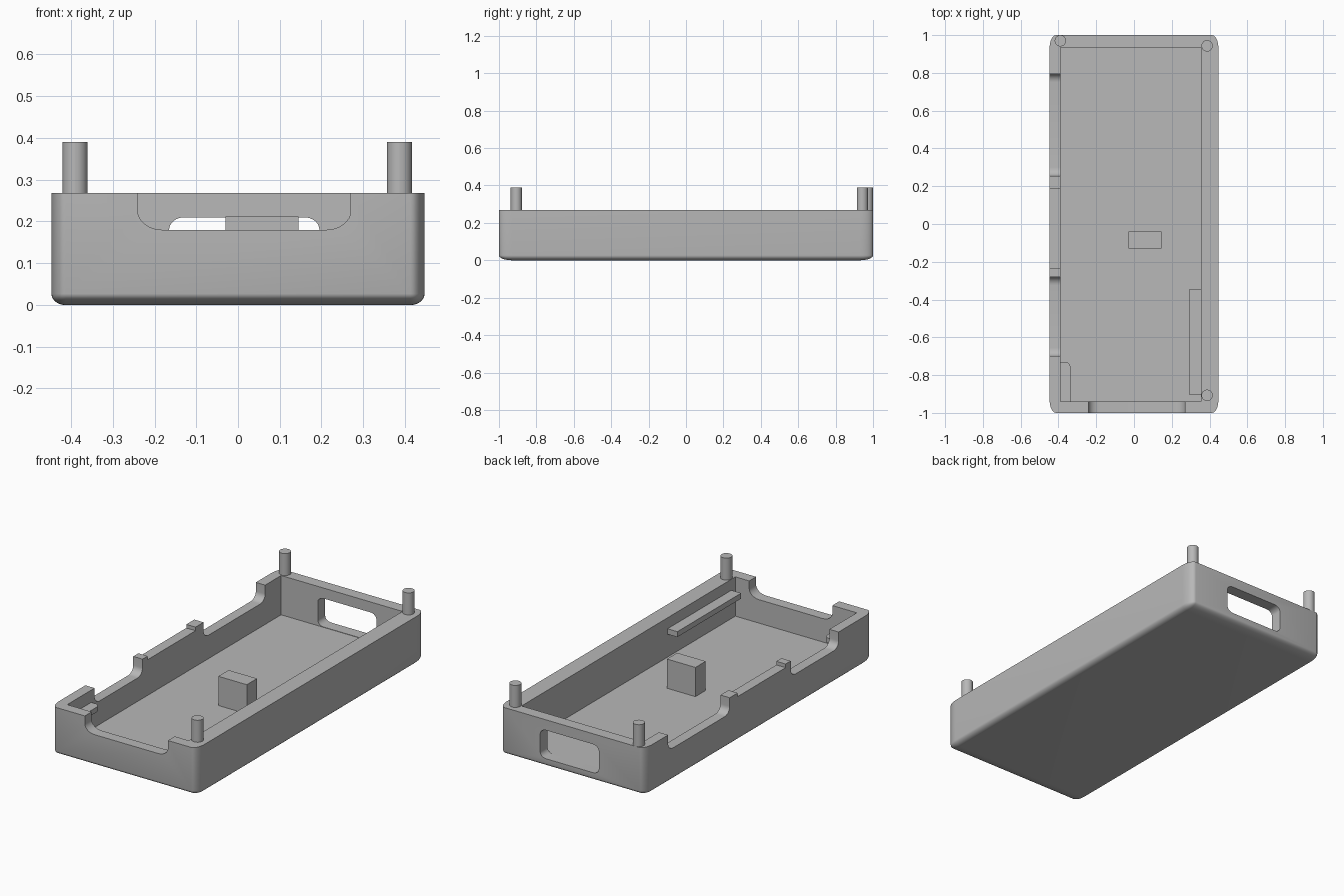
import bpy
import bmesh
from math import cos, sin, pi, radians
from mathutils import Vector

cube = bpy.data.objects.get("Cube")
if cube:
    bpy.data.objects.remove(cube, do_unlink=True)

grey = bpy.data.materials.new("plain_grey")
grey.use_nodes = True
colour = (0.48, 0.48, 0.48, 1)
grey.diffuse_color = colour
grey.node_tree.nodes["Principled BSDF"].inputs["Base Color"].default_value = colour

WIDTH, LENGTH, RIM, FLOOR = 0.894, 2.0, 0.268, 0.05


def make_object(name, bm):
    bmesh.ops.recalc_face_normals(bm, faces=bm.faces)
    mesh = bpy.data.meshes.new(name)
    bm.to_mesh(mesh)
    bm.free()
    mesh.materials.append(grey)
    obj = bpy.data.objects.new(name, mesh)
    bpy.context.collection.objects.link(obj)
    return obj


def prism(name, axis, u, v, w, ru=0, rv=0, steps=8):
    """Rounded rectangle u by v, extruded over the range w along an axis."""
    place = {"X": lambda a, b, c: (c, a, b),
             "Y": lambda a, b, c: (a, c, b),
             "Z": lambda a, b, c: (a, b, c)}[axis]
    corners = [(u[1] - ru, v[1] - rv), (u[0] + ru, v[1] - rv),
               (u[0] + ru, v[0] + rv), (u[1] - ru, v[0] + rv)]
    count = steps if ru else 0
    outline = []
    for i, (cu, cv) in enumerate(corners):
        for k in range(count + 1):
            t = (i + (k / count if count else 0)) * pi / 2
            outline.append((cu + ru * cos(t), cv + rv * sin(t)))
    bm = bmesh.new()
    base = bm.faces.new([bm.verts.new(place(a, b, w[0])) for a, b in outline])
    grown = bmesh.ops.extrude_face_region(bm, geom=[base])["geom"]
    moved = [g for g in grown if isinstance(g, bmesh.types.BMVert)]
    bmesh.ops.translate(bm, verts=moved, vec=Vector(place(0, 0, w[1] - w[0])))
    # keep the starting cap so the prism is closed
    if not base.is_valid or base not in bm.faces:
        bmesh.ops.holes_fill(bm, edges=bm.edges)
    return make_object(name, bm)


def smooth(obj):
    bpy.ops.object.select_all(action="DESELECT")
    obj.select_set(True)
    bpy.context.view_layer.objects.active = obj
    bpy.ops.object.shade_smooth_by_angle(angle=radians(30))


# Outer shell: rounded everywhere except the flat rim
radius = Vector((0.034, 0.07, 0.027))
bm = bmesh.new()
bmesh.ops.create_cube(bm, size=1)
bmesh.ops.translate(bm, verts=bm.verts, vec=(0, 0, 0.5))
bmesh.ops.scale(bm, verts=bm.verts,
                vec=(WIDTH / radius.x, LENGTH / radius.y, RIM / radius.z))
soft = [e for e in bm.edges if min(p.co.z for p in e.verts) < 0.1]
bmesh.ops.bevel(bm, geom=soft, offset=1, segments=8, profile=0.5, affect="EDGES")
bmesh.ops.scale(bm, verts=bm.verts, vec=radius)
case = make_object("case_shell", bm)

# Cavity, wall notches and rear window
ABOVE = 0.5
side = (-0.5, -0.37)
cutters = [
    prism("cavity_cutter", "Z", (-0.39, 0.355), (-0.94, 0.935), (FLOOR, ABOVE)),
    prism("front_notch_cutter", "Y", (-0.24, 0.27), (0.18, ABOVE), (-1.1, -0.9), 0.06, 0.045),
    prism("rear_window_cutter", "Y", (-0.165, 0.195), (0.052, 0.21), (0.9, 1.1), 0.036, 0.03),
    prism("side_notch_rear_cutter", "X", (0.255, 0.795), (0.18, ABOVE), side, 0.045, 0.04),
    prism("side_notch_front_cutter", "X", (-0.7, -0.28), (0.18, ABOVE), side, 0.045, 0.04),
    prism("side_notch_shallow_cutter", "X", (-0.235, 0.185), (0.248, ABOVE), side),
]
bpy.context.view_layer.objects.active = case
for cutter in cutters:
    cutter.hide_render = True
    mod = case.modifiers.new(cutter.name, "BOOLEAN")
    mod.operation = "DIFFERENCE"
    mod.solver = "EXACT"
    mod.object = cutter
    bpy.ops.object.modifier_apply(modifier=mod.name)
    bpy.data.objects.remove(cutter, do_unlink=True)
smooth(case)

# Inner supports
prism("centre_block", "Z", (-0.03, 0.145), (-0.13, -0.04), (FLOOR - 0.01, 0.212))
prism("wall_ledge", "Z", (0.295, 0.36), (-0.905, -0.345), (0.177, 0.207))
smooth(prism("corner_shelf", "Z", (-0.42, -0.335), (-0.97, -0.73), (0.172, 0.2), 0.025, 0.04))

# Locating pins on the rim
for name, x, y in (("pin_rear_right", -0.39, 0.97),
                   ("pin_rear_left", 0.387, 0.943),
                   ("pin_front_left", 0.387, -0.907)):
    r = 0.03
    smooth(prism(name, "Z", (x - r, x + r), (y - r, y + r), (RIM - 0.01, 0.39), r, r))
